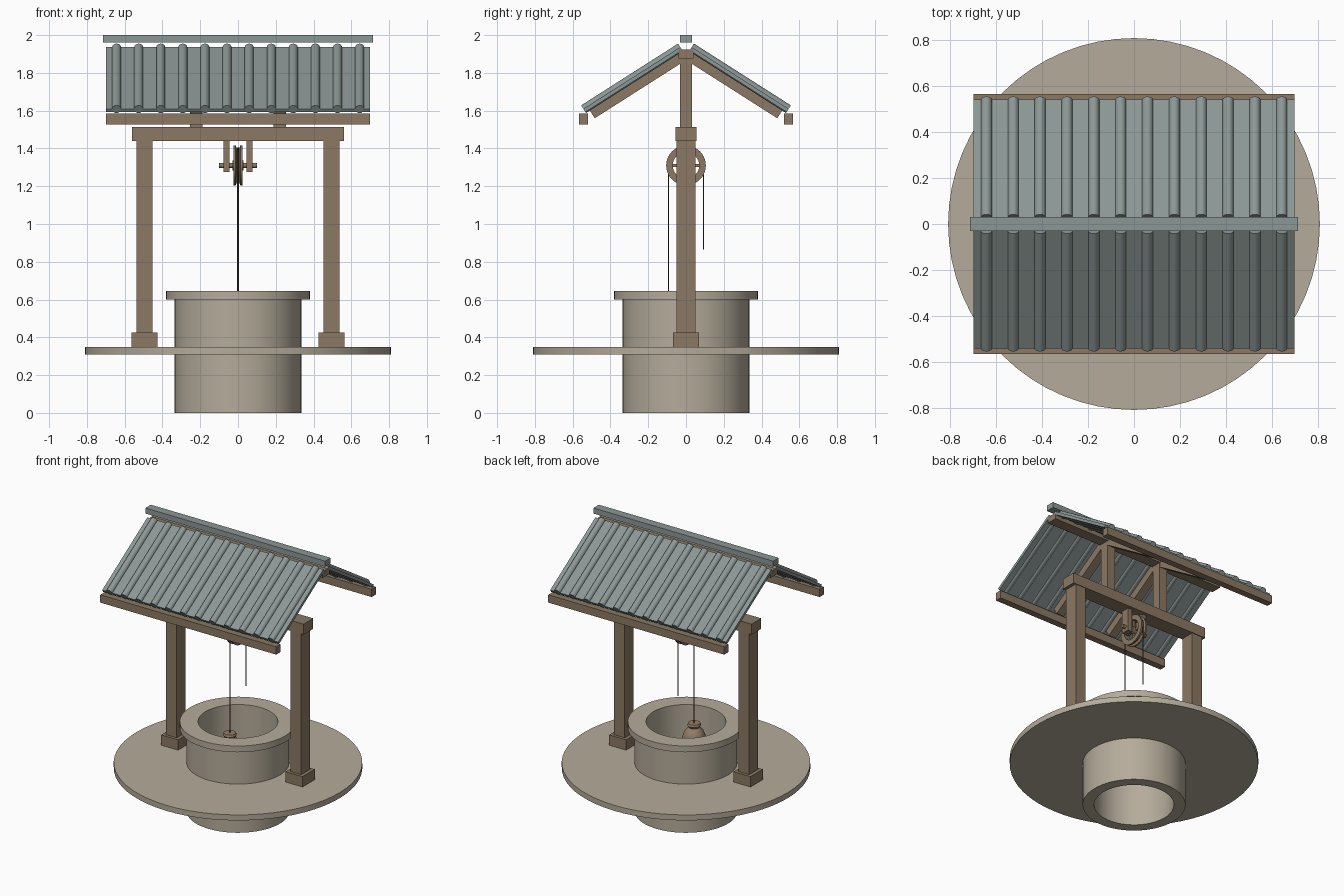
import bpy, bmesh, math
from mathutils import Vector, Matrix

if "Cube" in bpy.data.objects:
    bpy.data.objects.remove(bpy.data.objects["Cube"], do_unlink=True)


def material(name, rgb):
    m = bpy.data.materials.new(name)
    m.use_nodes = True
    m.diffuse_color = (*rgb, 1)
    m.node_tree.nodes["Principled BSDF"].inputs["Base Color"].default_value = (*rgb, 1)
    return m


STONE = material("pale_stone", (0.46, 0.41, 0.325))
WOOD = material("brown_wood", (0.26, 0.19, 0.125))
ROOF = material("grey_green_roof", (0.26, 0.31, 0.30))
ROPE = material("dark_rope", (0.07, 0.055, 0.04))
CLAY = material("bucket_brown", (0.30, 0.21, 0.14))


def finish(name, bm, mat, matrix=None, smooth=False):
    bmesh.ops.recalc_face_normals(bm, faces=bm.faces)
    mesh = bpy.data.meshes.new(name)
    bm.to_mesh(mesh)
    bm.free()
    if matrix:
        mesh.transform(matrix)
    mesh.materials.append(mat)
    ob = bpy.data.objects.new(name, mesh)
    bpy.context.collection.objects.link(ob)
    if smooth:
        bpy.ops.object.select_all(action="DESELECT")
        ob.select_set(True)
        bpy.context.view_layer.objects.active = ob
        bpy.ops.object.shade_smooth_by_angle(angle=math.radians(35))
    return ob


def box(name, centre, size, mat, tilt=0):
    bm = bmesh.new()
    bmesh.ops.create_cube(bm, size=1)
    mtx = (Matrix.Translation(centre) @ Matrix.Rotation(tilt, 4, "X")
           @ Matrix.Diagonal((*size, 1)))
    return finish(name, bm, mat, mtx)


def lathe(name, profile, mat, segments=64, matrix=None):
    """Revolve a closed (radius, height) profile around z."""
    bm = bmesh.new()
    rings = []
    for i in range(segments):
        a = math.tau * i / segments
        rings.append([bm.verts.new((r * math.cos(a), r * math.sin(a), z)) for r, z in profile])
    n = len(profile)
    for i in range(segments):
        a, b = rings[i], rings[(i + 1) % segments]
        for j in range(n):
            k = (j + 1) % n
            bm.faces.new((a[j], b[j], b[k], a[k]))
    return finish(name, bm, mat, matrix, smooth=True)


def rod(name, start, end, radius, mat, segments=16):
    start, end = Vector(start), Vector(end)
    axis = end - start
    bm = bmesh.new()
    bmesh.ops.create_cone(bm, cap_ends=True, segments=segments, radius1=radius,
                          radius2=radius, depth=axis.length)
    mtx = Matrix.Translation((start + end) / 2) @ axis.to_track_quat("Z", "Y").to_matrix().to_4x4()
    return finish(name, bm, mat, mtx, smooth=True)


# Stone shaft with overhanging rim, and the round floor
HOLE = 0.26
lathe("well_shaft", [(HOLE, 0), (0.335, 0), (0.335, 0.6), (0.38, 0.6),
                     (0.38, 0.645), (HOLE, 0.645)], STONE)
lathe("round_floor", [(0.33, 0.31), (0.81, 0.31), (0.81, 0.35), (0.33, 0.35)], STONE)

# Timber frame
for side, s in (("right", -1), ("left", 1)):
    box(f"{side}_post_foot", (s * 0.495, 0, 0.387), (0.135, 0.14, 0.075), WOOD)
    box(f"{side}_post", (s * 0.495, 0, 0.9), (0.085, 0.1, 1.1), WOOD)
    box(f"{side}_king_post", (s * 0.222, 0, 1.7), (0.066, 0.066, 0.38), WOOD)
    box(f"{side}_pulley_hanger", (s * 0.06, 0, 1.36), (0.032, 0.06, 0.17), WOOD)
box("cross_beam", (0, 0, 1.477), (1.12, 0.11, 0.075), WOOD)
box("ridge_beam", (0, 0, 1.9), (1.4, 0.078, 0.045), WOOD)

# Roof slopes: sheet, ribs, rafters and eave beams
SLOPE = math.radians(32.5)
for side, s in (("front", -1), ("back", 1)):
    top, low = Vector((0, s * 0.025, 1.928)), Vector((0, s * 0.538, 1.601))
    out = Vector((0, s * math.sin(SLOPE), math.cos(SLOPE)))
    length = (low - top).length
    box(f"{side}_roof_sheet", (top + low) / 2, (1.4, length, 0.02), ROOF, -s * SLOPE)
    for i in range(12):
        shift = Vector((-0.643 + i * 0.117, 0, 0)) + out * 0.008
        rod(f"{side}_roof_rib", top + shift, low + shift, 0.024, ROOF)
    for x in (-0.222, 0.222):
        centre = (top + low) / 2 - out * 0.037 + Vector((x, -s * 0.012, 0.008))
        box(f"{side}_rafter", centre, (0.06, length - 0.02, 0.055), WOOD, -s * SLOPE)
    box(f"{side}_eave_beam", (0, s * 0.542, 1.556), (1.4, 0.047, 0.056), WOOD)
box("ridge_cap", (0, 0, 1.98), (1.43, 0.062, 0.04), ROOF)

# Pulley wheel with a grooved rim, hub, spokes and axle
HUB_Z = 1.31
to_x = Matrix.Translation((0, 0, HUB_Z)) @ Matrix.Rotation(math.pi / 2, 4, "Y")
lathe("pulley_rim", [(0.07, -0.023), (0.105, -0.023), (0.105, -0.012), (0.088, -0.006),
                     (0.088, 0.006), (0.105, 0.012), (0.105, 0.023), (0.07, 0.023)],
      WOOD, 40, to_x)
rod("pulley_hub", (-0.03, 0, HUB_Z), (0.03, 0, HUB_Z), 0.026, WOOD, 24)
rod("pulley_axle", (-0.1, 0, HUB_Z), (0.1, 0, HUB_Z), 0.013, WOOD)
box("pulley_spoke_level", (0, 0, HUB_Z), (0.016, 0.15, 0.016), WOOD)
box("pulley_spoke_upright", (0, 0, HUB_Z), (0.016, 0.016, 0.15), WOOD)

# Rope running over the wheel
R = 0.093
path = [(0, -R, 0.57)]
for i in range(17):
    a = math.pi * (1 - i / 16)
    path.append((0, R * math.cos(a), HUB_Z + R * math.sin(a)))
path.append((0, R, 0.865))
curve = bpy.data.curves.new("rope", "CURVE")
curve.dimensions = "3D"
curve.bevel_depth = 0.004
curve.bevel_resolution = 1
curve.use_fill_caps = True
spline = curve.splines.new("POLY")
spline.points.add(len(path) - 1)
for p, co in zip(spline.points, path):
    p.co = (*co, 1)
curve.materials.append(ROPE)
bpy.context.collection.objects.link(bpy.data.objects.new("rope", curve))

# Bucket hanging in the shaft
lathe("bucket", [(0.001, 0.38), (0.055, 0.38), (0.075, 0.44), (0.075, 0.51), (0.06, 0.545),
                 (0.035, 0.57), (0.045, 0.585), (0.04, 0.6), (0.001, 0.6)],
      CLAY, 28, Matrix.Translation((0, -R, 0)))
